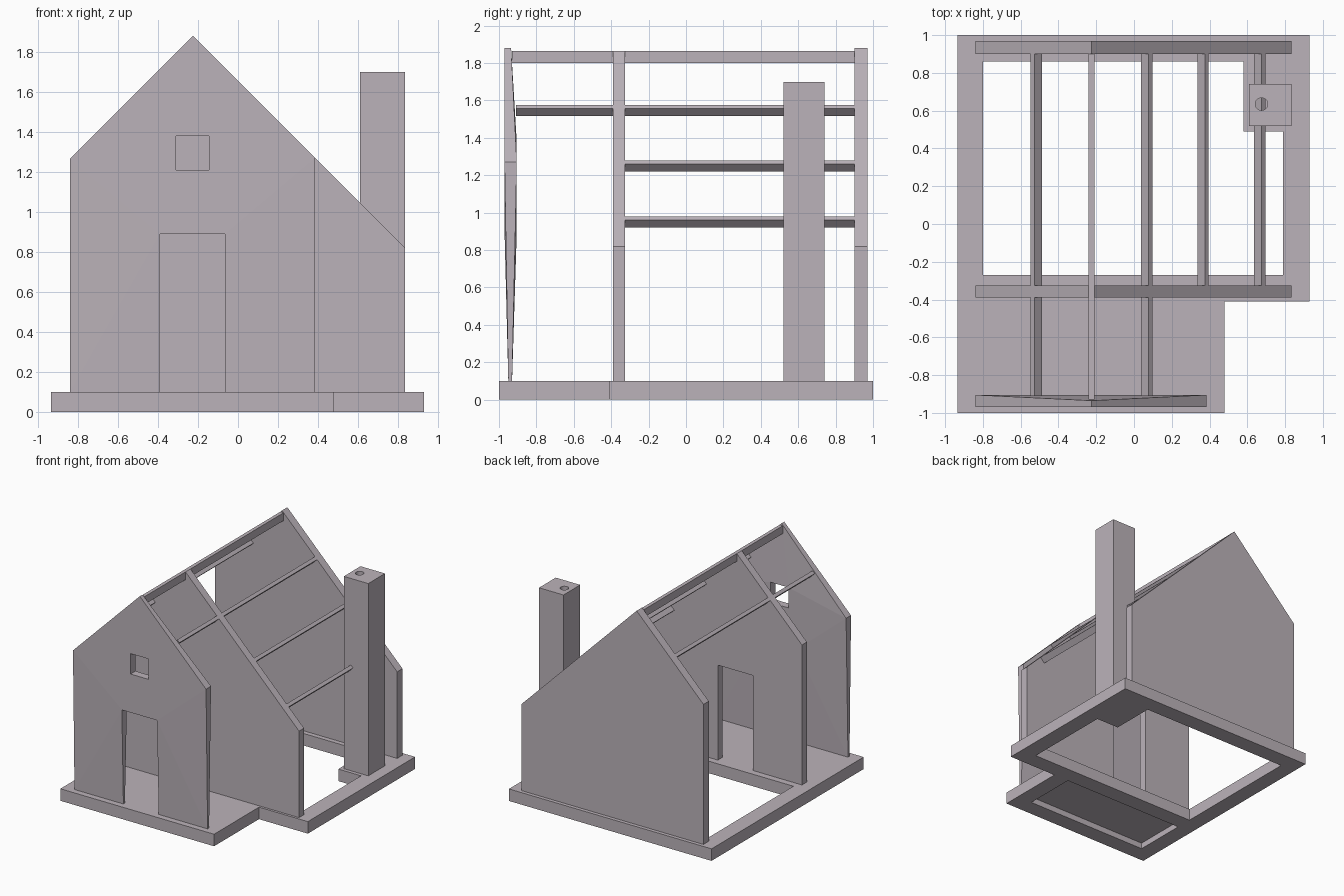
import bpy, bmesh, math

cube = bpy.data.objects.get("Cube")
if cube:
    bpy.data.objects.remove(cube, do_unlink=True)

# Single flat colour
plaster = bpy.data.materials.new("mauve_grey")
plaster.use_nodes = True
COLOUR = (0.5, 0.45, 0.49, 1)
plaster.diffuse_color = COLOUR
plaster.node_tree.nodes["Principled BSDF"].inputs["Base Color"].default_value = COLOUR


def rect(x0, x1, v0, v1):
    return [(x0, v0), (x1, v0), (x1, v1), (x0, v1)]


def prism(name, loops, axis, a, b, warp=None):
    """Extrude an outline (first loop) with holes (other loops) from a to b along y or z."""
    bm = bmesh.new()
    caps = []
    for d in (a, b):
        rings, edges = [], []
        for loop in loops:
            ring = [bm.verts.new((u, d, v) if axis == "y" else (u, v, d)) for u, v in loop]
            edges += [bm.edges.new((p, q)) for p, q in zip(ring, ring[1:] + ring[:1])]
            rings.append(ring)
        bmesh.ops.triangle_fill(bm, edges=edges, use_beauty=True)
        caps.append(rings)
    for low, high in zip(*caps):
        n = len(low)
        for i in range(n):
            j = (i + 1) % n
            bm.faces.new((low[i], low[j], high[j], high[i]))
    if warp:
        for v in bm.verts:
            warp(v.co)
    bmesh.ops.recalc_face_normals(bm, faces=bm.faces)
    mesh = bpy.data.meshes.new(name)
    bm.to_mesh(mesh)
    bm.free()
    mesh.materials.append(plaster)
    obj = bpy.data.objects.new(name, mesh)
    bpy.context.collection.objects.link(obj)
    return obj


BASE, RIDGE_X, PEAK, LEFT = 0.1, -0.225, 1.88, -0.84


def gable(right, door=True, clip=0.0):
    """Gable outline with 45 degree slopes, an optional doorway and an optional clipped tip."""
    pts = [(LEFT, BASE)]
    if door:
        pts += [(-0.39, BASE), (-0.39, 0.89), (-0.065, 0.89), (-0.065, BASE)]
    pts += [(right, BASE), (right, PEAK - (right - RIDGE_X))]
    if clip:
        pts += [(RIDGE_X + clip, PEAK - clip), (RIDGE_X - clip, PEAK - clip)]
    else:
        pts.append((RIDGE_X, PEAK))
    return pts + [(LEFT, PEAK - (RIDGE_X - LEFT))]


# Foundation: L-shaped ring with an open back room and a raised front floor
outline = [(-0.935, -1), (0.48, -1), (0.48, -0.41), (0.93, -0.41), (0.93, 1), (-0.935, 1)]
back_opening = [(-0.8, -0.27), (0.79, -0.27), (0.79, 0.49), (0.58, 0.49),
                (0.58, 0.86), (-0.8, 0.86)]
front_room = rect(-0.8, 0.34, -0.86, -0.41)
prism("foundation", [outline, back_opening, front_room], "z", 0, BASE)
prism("front_floor", [front_room], "z", 0.05, BASE)


# Front wall: thin at its foot and slightly thin at its peak
def taper(co):
    front = co.y < -0.94
    if co.z < BASE + 0.01:
        co.y = -0.95 if front else -0.93
    elif co.z > PEAK - 0.01 and not front:
        co.y = -0.935


window = rect(-0.31, -0.145, 1.21, 1.38)
prism("front_wall", [gable(0.385), window], "y", -0.97, -0.905, taper)

# Inner and back walls
prism("middle_wall", [gable(0.835, clip=0.015)], "y", -0.39, -0.325)
prism("back_wall", [gable(0.835, door=False)], "y", 0.9, 0.97)

# Ridge beam and purlins lying flush in the slopes
prism("ridge_beam", [rect(-0.24, -0.21, 1.8, 1.865)], "y", -0.93, 0.94)


def purlin(name, run, side, y0):
    section = [(0, 0), (0.02, -0.02), (-0.02, -0.06), (-0.04, -0.04)]
    pts = [(RIDGE_X + side * (run + u), PEAK - run + v) for u, v in section]
    prism(name, [pts], "y", y0, 0.91)


purlin("upper_purlin_right_slope", 0.303, 1, -0.91)
purlin("upper_purlin_left_slope", 0.303, -1, -0.91)
purlin("middle_purlin", 0.6, 1, -0.33)
purlin("lower_purlin", 0.9, 1, -0.33)

# Chimney with a round flue
flue = [(0.675 + 0.033 * math.cos(t * math.tau / 24), 0.635 + 0.033 * math.sin(t * math.tau / 24))
        for t in range(24)]
prism("chimney", [rect(0.61, 0.835, 0.52, 0.74), flue], "z", BASE, 1.7)
